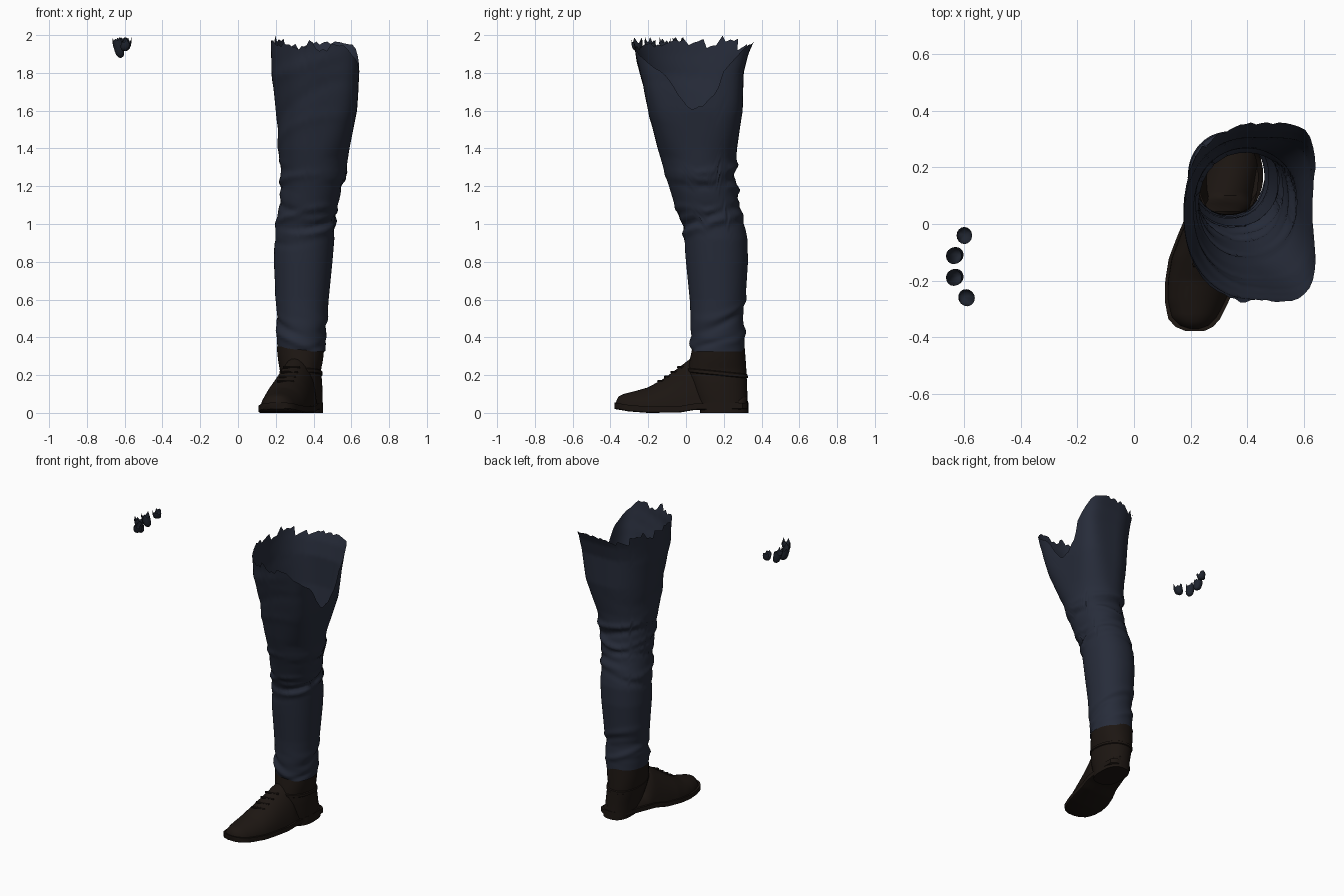
import bpy, math, random
from math import cos, sin, pi, exp, radians

if "Cube" in bpy.data.objects:
    bpy.data.objects.remove(bpy.data.objects["Cube"])

random.seed(4)

def material(name, rgb):
    m = bpy.data.materials.new(name)
    m.diffuse_color = (*rgb, 1)
    m.use_nodes = True
    m.node_tree.nodes["Principled BSDF"].inputs["Base Color"].default_value = m.diffuse_color
    return m

CLOTH = material("navy_cloth", (0.020, 0.025, 0.042))
LEATHER = material("dark_leather", (0.012, 0.008, 0.006))
GLOVE = material("glove", (0.014, 0.018, 0.028))

def lerp_table(table, t):
    """Row of a table (sorted by first column) interpolated at t."""
    if t <= table[0][0]:
        return table[0][1:]
    for a, b in zip(table, table[1:]):
        if t <= b[0]:
            f = (t - a[0]) / (b[0] - a[0])
            return [p + (q - p) * f for p, q in zip(a[1:], b[1:])]
    return table[-1][1:]

def loft(name, rings, mat, cap_start=False, cap_end=False, angle=40):
    n = len(rings[0])
    verts = [p for r in rings for p in r]
    faces = [(k * n + i, k * n + (i + 1) % n, (k + 1) * n + (i + 1) % n, (k + 1) * n + i)
             for k in range(len(rings) - 1) for i in range(n)]
    if cap_start:
        faces.append(tuple(reversed(range(n))))
    if cap_end:
        faces.append(tuple(range(len(verts) - n, len(verts))))
    me = bpy.data.meshes.new(name)
    me.from_pydata(verts, [], faces)
    me.materials.append(mat)
    ob = bpy.data.objects.new(name, me)
    bpy.context.collection.objects.link(ob)
    bpy.ops.object.select_all(action='DESELECT')
    ob.select_set(True)
    bpy.context.view_layer.objects.active = ob
    bpy.ops.object.shade_smooth_by_angle(angle=radians(angle))
    return ob

def super_r(th, n):
    return (abs(cos(th)) ** n + abs(sin(th)) ** n) ** (-1 / n)

def box_ring(x0, x1, y0, y1, z, n=2.0, seg=40):
    """Horizontal rounded ring filling the given x and y range."""
    out = []
    for i in range(seg):
        th = 2 * pi * i / seg
        r = super_r(th, n)
        out.append(((x0 + x1) / 2 + (x1 - x0) / 2 * r * cos(th),
                    (y0 + y1) / 2 + (y1 - y0) / 2 * r * sin(th), z))
    return out

# Trouser leg: extents per height (z, x0, x1, y0, y1)
LEG = [(0.33, .21, .46, .03, .31), (0.40, .205, .468, .02, .31), (0.50, .207, .472, .025, .302),
       (0.60, .20, .48, .02, .315), (0.80, .19, .50, .0, .328), (0.92, .193, .51, -.01, .325),
       (1.00, .203, .507, -.02, .31), (1.10, .217, .53, -.06, .285), (1.20, .227, .552, -.09, .265),
       (1.30, .225, .575, -.12, .262), (1.40, .215, .59, -.15, .27), (1.60, .20, .63, -.20, .30),
       (1.80, .18, .645, -.245, .305), (1.90, .175, .648, -.262, .33), (1.99, .175, .655, -.285, .37)]
# Torn inner-thigh opening (y, top z)
NOTCH = [(-.27, 1.97), (-.245, 1.90), (-.19, 1.84), (-.10, 1.78), (-.06, 1.68), (0, 1.61),
         (.08, 1.63), (.17, 1.69), (.21, 1.81), (.25, 1.87), (.32, 1.96)]
# Cloth folds (height, amplitude, width, tilt, facing angle in degrees)
FOLDS = [(1.30, .014, .018, .03, 70), (1.25, -.012, .02, .05, 80), (1.20, .014, .02, -.04, 60),
         (1.14, -.010, .02, .05, 100), (1.08, .012, .02, .05, 20), (1.03, -.014, .018, .06, -20),
         (1.00, .014, .02, .05, -10), (1.22, .010, .02, .04, 180), (1.10, -.010, .02, -.05, 200),
         (1.04, .010, .02, .05, 230), (0.95, -.008, .02, -.06, 150), (0.56, .008, .025, .07, 60),
         (0.50, -.010, .025, .08, 30), (0.44, .010, .02, .06, 100), (0.46, -.009, .02, -.07, 220),
         (0.39, .009, .018, -.06, 240), (0.36, -.008, .015, .04, 330), (1.45, .005, .03, .12, 200),
         (1.62, -.005, .04, .15, 230), (1.85, .006, .04, .08, 260)]

def leg_point(th, z):
    x0, x1, y0, y1 = lerp_table(LEG, z)
    n = 2.15
    if cos(th) > 0:
        n += 3.5 * min(1, max(0, (z - 1.35) / 0.5)) * min(1, cos(th) * 4)
    r = super_r(th, n)
    d = sum(a * exp(-((z - h - t * sin(th - radians(p))) / w) ** 2) * (.5 + .5 * cos(th - radians(p)))
            for h, a, w, t, p in FOLDS)
    return ((x0 + x1) / 2 + ((x1 - x0) / 2 * r + d) * cos(th),
            (y0 + y1) / 2 + ((y1 - y0) / 2 * r + d) * sin(th), z)

SEG, ROWS = 80, 120
tops, jag = [], 0
for i in range(SEG):
    th = 2 * pi * i / SEG
    if i % 2 == 0:
        jag = random.uniform(1.925, 1.985)
    x, y, _ = leg_point(th, 1.88)
    top = jag if i % 2 == 0 else jag - .012
    if cos(th) > 0.3:
        top = min(1.985, lerp_table(NOTCH, y)[0] + random.uniform(-.008, .008))
    tops.append(top)
tops[SEG * 3 // 8 + 4] = 1.998
loft("trouser_leg", [[leg_point(2 * pi * i / SEG, .325 + (tops[i] - .325) * k / ROWS)
                      for i in range(SEG)] for k in range(ROWS + 1)], CLOTH, angle=60)

# Shoe upper: sections from toe to heel (y, centre x, half width, top z)
SHOE = [(-.372, .215, .025, .055), (-.36, .213, .055, .085), (-.33, .213, .082, .10),
        (-.27, .222, .103, .115), (-.20, .237, .117, .135), (-.12, .255, .122, .18),
        (-.04, .28, .116, .238), (.02, .30, .110, .285), (.05, .31, .105, .30),
        (.09, .32, .10, .13), (.20, .35, .09, .11), (.30, .368, .07, .10), (.322, .372, .03, .09)]

def shoe_section(y, cx, hw, top, low=.025, seg=32):
    out = []
    for i in range(seg):
        th = 2 * pi * i / seg
        r = super_r(th, 2.0)
        lift = max(0, sin(th))
        out.append((cx + hw * r * cos(th), y, low + (top - low) * lift))
    return out

ys = [-.372 + .694 * i / 50 for i in range(51)]
loft("shoe_upper", [shoe_section(y, *lerp_table(SHOE, y)) for y in ys], LEATHER, True, True)

# Sole with toe spring and lifted arch
SPRING = [(-.38, .022), (-.30, .008), (-.20, .0), (-.03, .002), (.04, .015), (.33, .02)]
sole = []
for y in ys:
    cx, hw, _ = lerp_table(SHOE, y)
    low, hw = lerp_table(SPRING, y)[0], hw + .010
    yy = y * 1.015
    sole.append([(cx - hw, yy, low + .004), (cx - hw + .008, yy, low), (cx + hw - .008, yy, low),
                 (cx + hw, yy, low + .004), (cx + hw, yy, low + .034), (cx - hw, yy, low + .034)])
loft("shoe_sole", sole, LEATHER, True, True, 35)

# Heel block
loft("shoe_heel", [box_ring(.275, .45, .075, .33, z, 2.6) for z in (0, .03, .055)],
     LEATHER, True, True)

# Ankle shaft of the boot: (z, x0, x1, y0, y1)
SHAFT = [(.04, .26, .448, .06, .328), (.10, .25, .448, .04, .325), (.17, .232, .445, .02, .322),
         (.22, .222, .438, .01, .32), (.28, .212, .45, .02, .316), (.352, .205, .457, .035, .31)]
loft("boot_shaft", [box_ring(*lerp_table(SHAFT, z), z, 2.2)
                    for z in [.04 + .312 * i / 14 for i in range(15)]], LEATHER)

# Collar seam band around the ankle, rising to the front
band = []
for z, e in ((.183, 0), (.187, .006), (.203, .006), (.207, 0)):
    x0, x1, y0, y1 = lerp_table(SHAFT, z)
    ring = box_ring(x0 - e, x1 + e, y0 - e, y1 + e, z, 2.2)
    band.append([(x, y, h + .03 * (.32 - y) / .3) for x, y, h in ring])
loft("ankle_band", band, LEATHER)

# Laces across the instep
for k in range(4):
    y = -.135 + .035 * k
    cx, hw, top = lerp_table(SHOE, y)
    bpy.ops.mesh.primitive_cylinder_add(vertices=8, radius=.007, depth=.09,
                                        location=(cx, y, top - .004), rotation=(0, pi / 2, .25))
    bpy.context.object.name = f"lace_{k + 1}"
    bpy.context.object.data.materials.append(LEATHER)

# Four torn glove fingertips (x, y, tip z, lean in x)
for k, (fx, fy, tip, lean) in enumerate([(-.60, -.042, 1.93, .0), (-.63, -.113, 1.892, -.008),
                                         (-.63, -.19, 1.88, -.008), (-.595, -.262, 1.915, .005)]):
    n, rings = 16, []
    edge = [random.uniform(1.955, 1.99) for _ in range(n)]
    for s, r in ((0, .15), (.06, .5), (.18, .78), (.4, .95), (.7, 1.02), (1, 1)):
        rings.append([(fx + lean * (2 * s - 1) + .027 * r * cos(2 * pi * i / n),
                       fy + .006 * (1 - s) + .029 * r * sin(2 * pi * i / n),
                       tip + (edge[i] - tip) * s) for i in range(n)])
    loft(f"fingertip_{k + 1}", rings, GLOVE, cap_start=True, angle=50)
